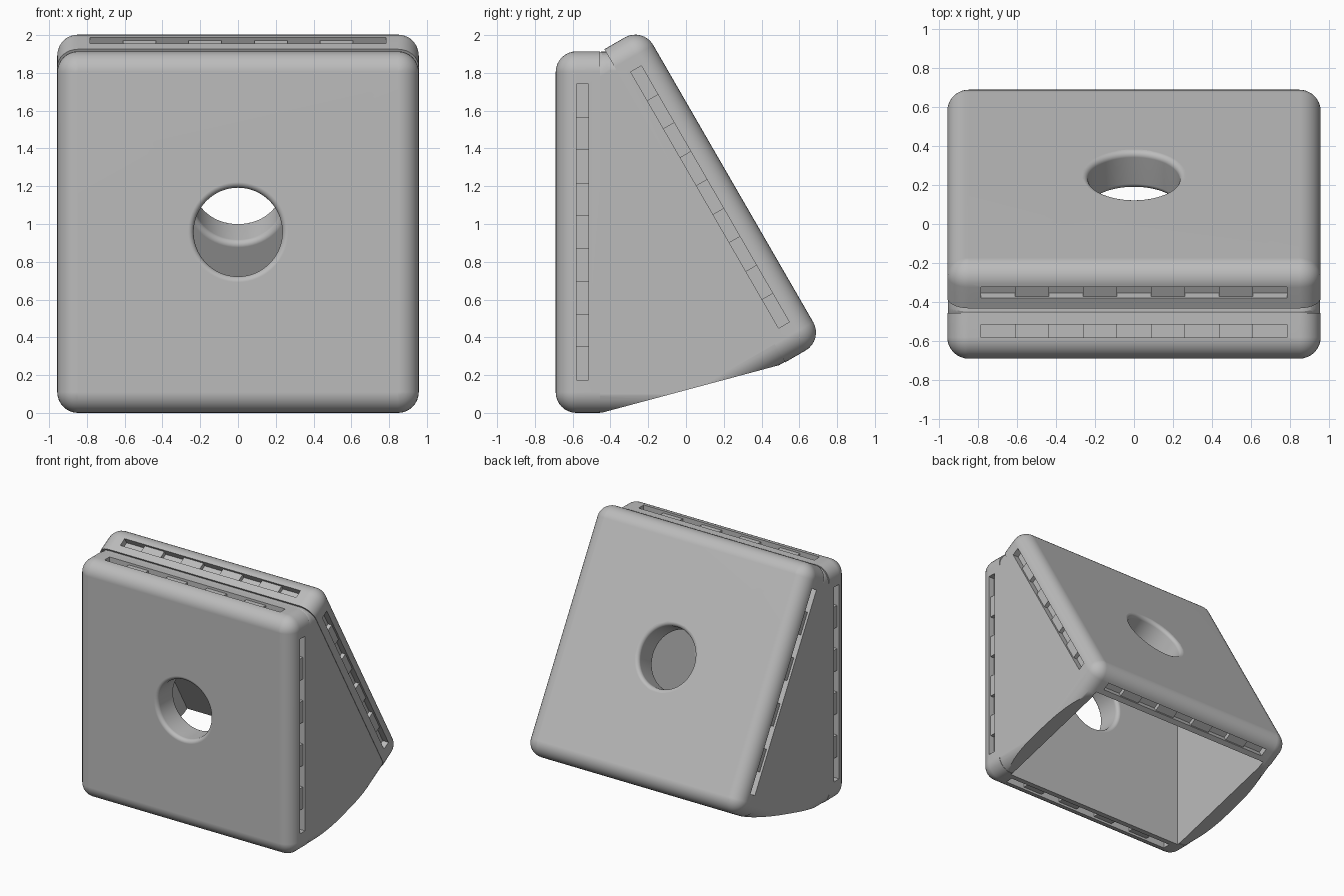
import bpy, bmesh
from math import sin, cos, pi, radians, tan
from mathutils import Matrix, Vector

if "Cube" in bpy.data.objects:
    bpy.data.objects.remove(bpy.data.objects["Cube"])

HALF, R = 0.957, 0.11          # plate half size, edge radius
PLATE, WALL = 0.235, 0.217     # plate depth, wall left by the cavity
HOLE, FLARE = 0.235, 0.03
SLOT_IN, SLOT_W, SEG = 0.142, 0.065, 0.174
TILT = radians(30)

grey = bpy.data.materials.new("plain grey")
grey.use_nodes = True
grey.diffuse_color = (0.5, 0.5, 0.5, 1)
grey.node_tree.nodes["Principled BSDF"].inputs["Base Color"].default_value = (0.5, 0.5, 0.5, 1)


def frame(x, y, z, origin):
    m = Matrix((x, y, z)).transposed().to_4x4()
    m.translation = origin
    return m


# Plate frames: local x across, local y up the plate, local z outward
FRONT = frame((1, 0, 0), (0, 0, 1), (0, -1, 0), (0, -0.69, HALF))
REAR = frame((-1, 0, 0), (0, -sin(TILT), cos(TILT)), (0, cos(TILT), sin(TILT)), (0, 0.25, 1.214))
SIDE = frame((0, 1, 0), (0, 0, 1), (1, 0, 0), (0, 0, 0))


def loft(name, rings, matrix):
    """Closed solid through a list of rings with equal point counts."""
    bm = bmesh.new()
    loops = [[bm.verts.new(matrix @ Vector(p)) for p in ring] for ring in rings]
    n = len(loops[0])
    for a, b in zip(loops, loops[1:]):
        for i in range(n):
            j = (i + 1) % n
            bm.faces.new((a[i], a[j], b[j], b[i]))
    bm.faces.new(loops[0])
    bm.faces.new(loops[-1])
    bmesh.ops.remove_doubles(bm, verts=bm.verts, dist=1e-5)
    bmesh.ops.recalc_face_normals(bm, faces=bm.faces)
    mesh = bpy.data.meshes.new(name)
    bm.to_mesh(mesh)
    bm.free()
    mesh.materials.append(grey)
    ob = bpy.data.objects.new(name, mesh)
    bpy.context.scene.collection.objects.link(ob)
    return ob


def prism(name, outline, z0, z1, matrix):
    return loft(name, [[(x, y, z) for x, y in outline] for z in (z0, z1)], matrix)


def plate(name, matrix, half, top, depth, steps=8):
    """Square plate with rounded corners and a filleted outer face."""
    def ring(radius, z):
        pts = []
        for k in range(4):
            c = half - R
            cx, cy = c * (1, -1, -1, 1)[k], c * (1, 1, -1, -1)[k]
            for s in range(steps + 1):
                a = (k + s / steps) * pi / 2
                pts.append((cx + radius * cos(a), cy + radius * sin(a), z))
        return pts
    angles = [i / steps * pi / 2 for i in range(steps + 1)]
    rings = [ring(R * sin(a), top - R * (1 - cos(a))) for a in angles]
    return loft(name, rings + [ring(R, top - depth)], matrix)


def combine(target, other, operation):
    mod = target.modifiers.new("combine", "BOOLEAN")
    mod.operation, mod.solver, mod.object = operation, "EXACT", other
    bpy.context.view_layer.update()
    result = bpy.data.meshes.new_from_object(
        target.evaluated_get(bpy.context.evaluated_depsgraph_get()))
    target.modifiers.clear()
    target.data = result
    bpy.data.objects.remove(other)


# Two plates joined by a wedge that is cut square to their bisector below
body = plate("wedge_body", FRONT, HALF, 0, PLATE)
wedge = plate("wedge", FRONT, HALF - 0.002, -0.05, 1.7)
combine(wedge, plate("wedge_back", REAR, HALF - 0.003, -0.05, 1.7), "INTERSECT")
slope = tan(TILT / 2)
below = [(-1.5, -1.05 * slope), (1.5, 1.95 * slope), (1.5, -1), (-1.5, -1)]
combine(wedge, prism("underside", below, -1.5, 1.5, SIDE), "DIFFERENCE")
combine(body, plate("rear_plate", REAR, HALF, 0, PLATE), "UNION")
combine(body, wedge, "UNION")

# Cavity open at the bottom
inner = REAR @ Vector((0, 0, -WALL))
y_front = -0.69 + WALL


def y_rear(z):
    return inner.y - (z - inner.z) * tan(TILT)


cavity = [(y_front, -0.3), (y_rear(-0.3), -0.3), (y_rear(1.7), 1.7), (y_front, 1.7)]
combine(body, prism("cavity", cavity, -0.83, 0.83, SIDE), "DIFFERENCE")


# Round hole with softened rims
def hole(matrix):
    arc = [i / 5 * pi / 2 for i in range(6)]
    outer = [(HOLE + FLARE * (1 - sin(a)), -FLARE * (1 - cos(a))) for a in arc]
    profile = [(HOLE + FLARE, 0.05)] + outer
    profile += [(r, -WALL - z) for r, z in reversed(profile)]
    rings = [[(r * cos(t * pi / 32), r * sin(t * pi / 32), z) for t in range(64)]
             for r, z in profile]
    return loft("hole", rings, matrix)


# Stepped slot: five deep pockets with four shallow ones between
def slot(matrix, quarter):
    start = -4.5 * SEG
    outline = [(start, HALF + 0.05)]
    for i in range(9):
        depth = 0.018 if i % 2 else 0.05
        outline += [(start + i * SEG, HALF - depth), (start + (i + 1) * SEG, HALF - depth)]
    outline.append((-start, HALF + 0.05))
    turn = Matrix.Rotation(quarter * pi / 2, 4, "Z")
    return prism("slot", outline, -SLOT_IN - SLOT_W / 2, -SLOT_IN + SLOT_W / 2, matrix @ turn)


for side in (FRONT, REAR):
    combine(body, hole(side), "DIFFERENCE")
    for quarter in range(4):
        combine(body, slot(side, quarter), "DIFFERENCE")

# Smooth fillets, crisp edges
body.data.materials.clear()
body.data.materials.append(grey)
for f in body.data.polygons:
    f.material_index = 0
bpy.ops.object.select_all(action="DESELECT")
body.select_set(True)
bpy.context.view_layer.objects.active = body
bpy.ops.object.shade_smooth_by_angle(angle=radians(25))
weighted = body.modifiers.new("even shading", "WEIGHTED_NORMAL")
weighted.keep_sharp = True
